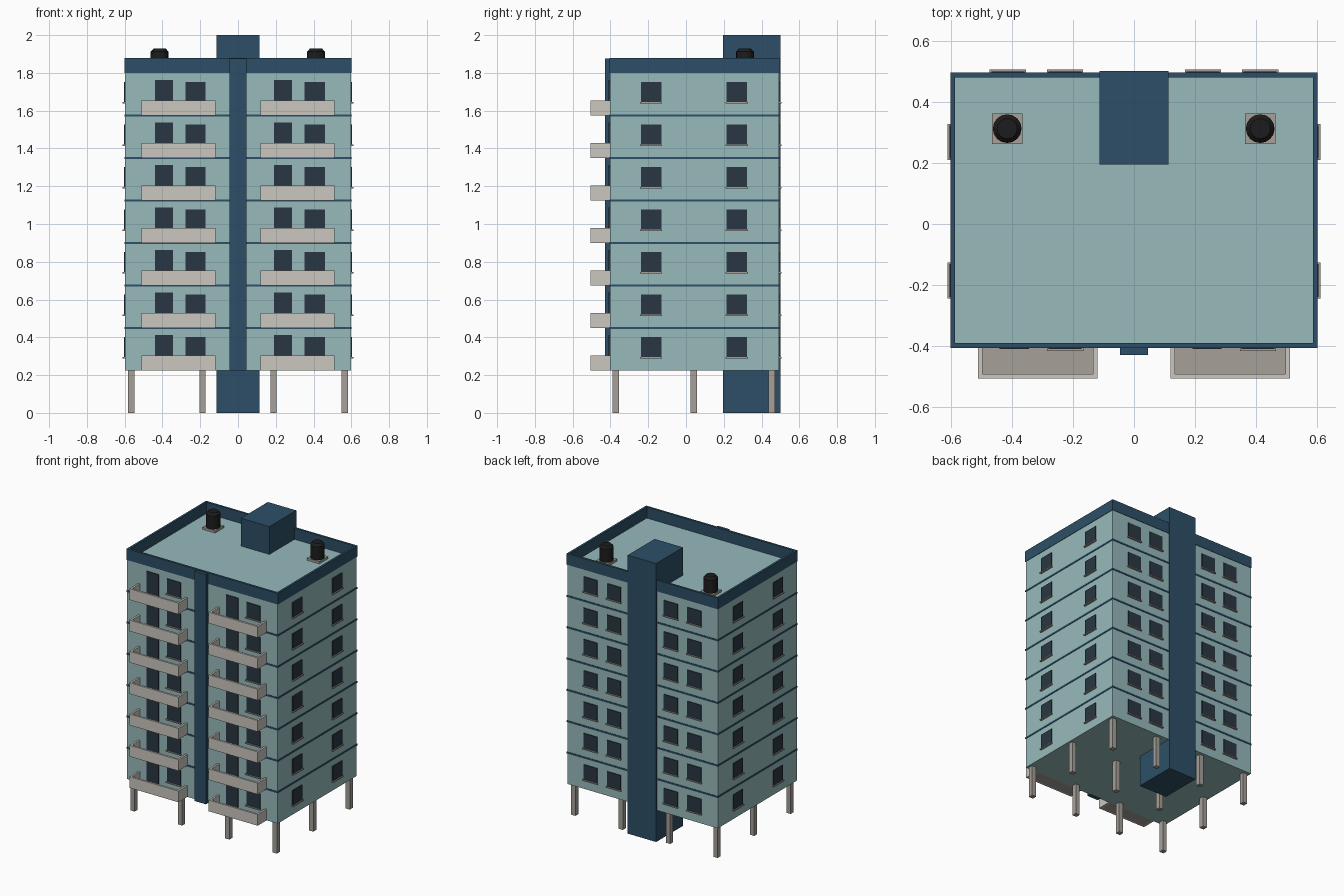
import bpy, bmesh
from mathutils import Matrix, Vector

default = bpy.data.objects.get("Cube")
if default:
    bpy.data.objects.remove(default, do_unlink=True)


def material(name, r, g, b):
    m = bpy.data.materials.new(name)
    m.use_nodes = True
    m.diffuse_color = (r, g, b, 1)
    bsdf = next(n for n in m.node_tree.nodes if n.type == 'BSDF_PRINCIPLED')
    bsdf.inputs["Base Color"].default_value = (r, g, b, 1)
    bsdf.inputs["Roughness"].default_value = 0.8
    return m


TEAL = material("pale teal wall", 0.31, 0.49, 0.50)
NAVY = material("navy trim", 0.026, 0.078, 0.135)
GLASS = material("dark glass", 0.023, 0.037, 0.054)
CREAM = material("cream balcony", 0.60, 0.57, 0.52)
STONE = material("grey concrete", 0.38, 0.355, 0.315)
BLACK = material("black tank", 0.012, 0.012, 0.012)


def finish(name, bm, mat):
    mesh = bpy.data.meshes.new(name)
    bm.to_mesh(mesh)
    bm.free()
    mesh.materials.append(mat)
    obj = bpy.data.objects.new(name, mesh)
    bpy.context.collection.objects.link(obj)
    return obj


def boxes(name, mat, spans):
    """One object made of boxes, each given as (x0, x1, y0, y1, z0, z1)."""
    bm = bmesh.new()
    for x0, x1, y0, y1, z0, z1 in spans:
        centre = Vector((x0 + x1, y0 + y1, z0 + z1)) / 2
        size = Matrix.Diagonal((x1 - x0, y1 - y0, z1 - z0, 1))
        bmesh.ops.create_cube(bm, size=1, matrix=Matrix.Translation(centre) @ size)
    return finish(name, bm, mat)


# Overall layout
HALF, FRONT, BACK = 0.598, -0.403, 0.493
BASE, STOREY, COUNT = 0.225, 0.225, 7
ROOF = BASE + STOREY * COUNT
floors = [BASE + STOREY * i for i in range(COUNT)]


def ring(z0, z1, out, thick):
    """Four boxes forming a rectangular band around the building."""
    x, f, b = HALF + out, FRONT - out, BACK + out
    return [(-x, x, f, f + thick, z0, z1), (-x, x, b - thick, b, z0, z1),
            (-x, -x + thick, f + thick, b - thick, z0, z1),
            (x - thick, x, f + thick, b - thick, z0, z1)]


# Main block, parapet and floor bands
boxes("main_block", TEAL, [(-HALF, HALF, FRONT, BACK, BASE, ROOF)])
boxes("parapet", NAVY, ring(ROOF, ROOF + 0.08, 0.003, 0.016))
boxes("floor_bands", NAVY,
      [s for z in floors[1:] for s in ring(z - 0.006, z + 0.006, 0.003, 0.01)])

# Stair core at the back and vertical fin at the front
boxes("stair_core", NAVY, [(-0.113, 0.113, 0.195, 0.5, 0, 2)])
boxes("front_fin", NAVY, [(-0.045, 0.045, -0.428, FRONT + 0.01, BASE, 1.875)])

# Supporting columns
boxes("support_columns", STONE,
      [(x - 0.017, x + 0.017, y - 0.017, y + 0.017, 0, BASE)
       for x in (-0.565, -0.188, 0.188, 0.565) for y in (-0.373, 0.04, 0.455)])


# Openings: plates standing slightly proud of each wall
def on_wall(wall, centre, half, depth, z0, z1):
    a, b = centre - half, centre + half
    return {"front": (a, b, FRONT - depth, FRONT + 0.01, z0, z1),
            "back": (a, b, BACK - 0.01, BACK + depth, z0, z1),
            "right": (-HALF - depth, -HALF + 0.01, a, b, z0, z1),
            "left": (HALF - 0.01, HALF + depth, a, b, z0, z1)}[wall]


rows = {"front": (-0.225, 0.406), "back": (-0.413, -0.226, 0.226, 0.413),
        "right": (-0.185, 0.268), "left": (-0.185, 0.268)}
panes, sills, doors = [], [], []
for z in floors:
    for wall, centres in rows.items():
        for c in centres:
            panes.append(on_wall(wall, c, 0.054, 0.006, z + 0.07, z + 0.176))
            sills.append(on_wall(wall, c, 0.059, 0.013, z + 0.062, z + 0.07))
    for c in (-0.392, 0.239):
        doors.append(on_wall("front", c, 0.048, 0.006, z + 0.012, z + 0.187))
boxes("windows", GLASS, panes)
boxes("window_sills", STONE, sills)
boxes("balcony_doors", GLASS, doors)

# Balconies: three thin walls around a slab
rails, slabs = [], []
EDGE, T = -0.505, 0.014
for z in floors:
    for c in (-0.315, 0.315):
        a, b, top = c - 0.195, c + 0.195, z + 0.08
        rails += [(a, b, EDGE, EDGE + T, z, top),
                  (a, a + T, EDGE + T, FRONT, z, top),
                  (b - T, b, EDGE + T, FRONT, z, top)]
        slabs.append((a + T, b - T, EDGE + T, FRONT, z, z + 0.012))
boxes("balcony_walls", CREAM, rails)
boxes("balcony_floors", STONE, slabs)

# Water tanks on pads, with shallow tapered lids
for side, x in (("right", -0.415), ("left", 0.413)):
    y = 0.312
    boxes(side + "_tank_pad", STONE, [(x - 0.05, x + 0.05, y - 0.05, y + 0.05, ROOF, ROOF + 0.016)])
    bm = bmesh.new()
    for r0, r1, z0, z1 in ((0.047, 0.047, ROOF + 0.016, 1.912), (0.047, 0.033, 1.912, 1.928)):
        bmesh.ops.create_cone(bm, cap_ends=True, segments=16, radius1=r0, radius2=r1,
                              depth=z1 - z0, matrix=Matrix.Translation((x, y, (z0 + z1) / 2)))
    finish(side + "_water_tank", bm, BLACK)
